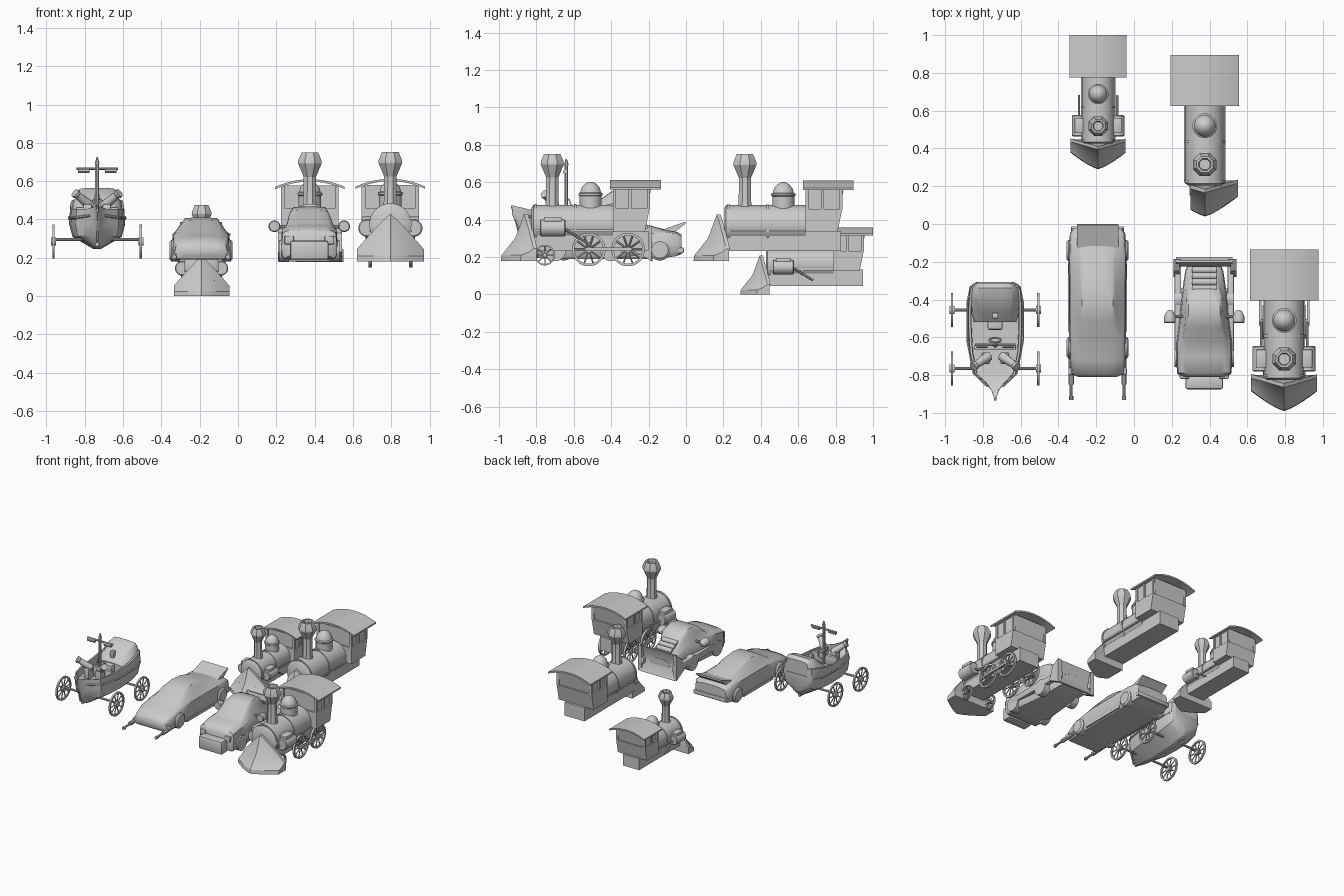
import bpy, bmesh, math
from mathutils import Vector, Matrix

parts = []  # parts of the vehicle being built

def finish(bm, name, angle=35):
    bmesh.ops.remove_doubles(bm, verts=bm.verts, dist=1e-5)
    bmesh.ops.recalc_face_normals(bm, faces=bm.faces)
    me = bpy.data.meshes.new(name)
    bm.to_mesh(me)
    bm.free()
    ob = bpy.data.objects.new(name, me)
    bpy.context.collection.objects.link(ob)
    bpy.ops.object.select_all(action='DESELECT')
    ob.select_set(True)
    bpy.context.view_layer.objects.active = ob
    bpy.ops.object.shade_smooth_by_angle(angle=math.radians(angle))
    parts.append(ob)
    return ob

def loft(name, rings, angle=35, caps=True, loop=False):
    bm = bmesh.new()
    vs = [[bm.verts.new(p) for p in r] for r in rings]
    n = len(vs[0])
    for i in range(len(vs) if loop else len(vs) - 1):
        a, b = vs[i], vs[(i + 1) % len(vs)]
        for j in range(n):
            k = (j + 1) % n
            bm.faces.new((a[j], a[k], b[k], b[j]))
    if caps:
        bm.faces.new(vs[0])
        bm.faces.new(vs[-1])
    return finish(bm, name, angle)

def lathe(name, prof, loc, axis=(0, 0, 1), n=16, tube=False, angle=35):
    """prof: (radius, height) pairs turned about axis"""
    q = Vector(axis).to_track_quat('Z', 'Y')
    rings = [[Vector(loc) + q @ Vector((r * math.cos(t), r * math.sin(t), h))
              for t in [2 * math.pi * (i + .5) / n for i in range(n)]] for r, h in prof]
    return loft(name, rings, angle, not tube, tube)

def rod(name, p, q, r, n=10, r2=None):
    d = Vector(q) - Vector(p)
    return lathe(name, [(r, 0), (r2 or r, d.length)], p, d, n)

def box(name, x, y, z, bevel=0):
    bm = bmesh.new()
    bmesh.ops.create_cube(bm, size=1)
    for v in bm.verts:
        v.co = [(a[0] + a[1]) / 2 + c * (a[1] - a[0]) for a, c in zip((x, y, z), v.co)]
    if bevel:
        bmesh.ops.bevel(bm, geom=bm.edges[:], offset=bevel, segments=2, profile=.5, affect='EDGES')
    return finish(bm, name)

def spoked_wheel(name, x, y, z, r, spokes, w=.016):
    lathe(name + "_rim", [(r, -w / 2), (r, w / 2), (r * .85, w / 2), (r * .85, -w / 2)],
          (x, y, z), (1, 0, 0), 24, True)
    rod(name + "_hub", (x - w, y, z), (x + w, y, z), r * .2)
    for i in range(spokes):
        a = 2 * math.pi * i / spokes
        rod(name + "_spoke", (x, y, z), (x, y + r * .9 * math.cos(a), z + r * .9 * math.sin(a)), r * .05, 5)

def body(name, stations, angle=40):
    """stations: y, half width, bottom z, belt z, roof half width, top z"""
    rings = []
    for y, w, zb, zm, rw, zt in stations:
        half = [(w * .9, zb), (w, zb + .02), (w * 1.01, (zb + zm) / 2), (w * .97, zm - .01), (w * .9, zm),
                (rw, zt - (zt - zm) * .2 - .004), (rw * .85, zt - .003), (rw * .4, zt)]
        rings.append([(a, y, c) for a, c in half] + [(-a, y, c) for a, c in reversed(half)])
    return loft(name, rings, angle)

def place(x, y, z, s=1.0, pivot=(0, 0, 0)):
    m = Matrix.Translation((x, y, z)) @ Matrix.Scale(s, 4) @ Matrix.Translation(-Vector(pivot))
    for ob in parts:
        ob.matrix_world = m @ ob.matrix_world
    parts.clear()

def locomotive(wheels, cylinders, plough_left):
    # plough, a V with concave faces
    rings = []
    for i in range(11):
        x = -plough_left + (plough_left + .175) * i / 10
        t = abs(x) / .175
        yf, yt, zt = -.99 + .105 * t ** 1.3, -.865 + .05 * t, .43 - .185 * t ** 1.1
        rings.append([(x, yf, .18), (x, yf + .004, .21), (x, yf + (yt - yf) * .62, .21 + (zt - .21) * .42),
                      (x, yt, zt), (x, yt + .02, zt), (x, -.80, .235), (x, -.80, .18)])
    loft("plough", rings, 30)
    # boiler and frame
    lathe("boiler", [(.09, -.825), (.105, -.815), (.105, -.39)], (0, 0, .375), (0, 1, 0), 24)
    for y in (-.81, -.60):
        lathe("boiler_band", [(.105, 0), (.11, 0), (.11, .014), (.105, .014)], (0, y, .375), (0, 1, 0), 24, True)
    box("frame", (-.085, .085), (-.82, -.2), (.235, .34))
    box("front_beam", (-.08, .08), (-.88, -.79), (.235, .28))
    # chimney and steam dome
    lathe("chimney", [(.047, .44), (.036, .50), (.035, .625), (.067, .695), (.066, .71), (.047, .752), (.035, .752), (.03, .73)],
          (0, -.715, 0), n=8, angle=20)
    lathe("steam_dome", [(.06, .45), (.06, .525), (.066, .53), (.066, .54), (.057, .545), (.05, .57), (.033, .59), (.012, .602)],
          (0, -.51, 0), n=16)
    # cab with leaning rear wall, corner posts and curved roof
    loft("cab_lower", [[(x, -.39, .335), (x, -.22, .335), (x, -.195, .46), (x, -.39, .46)] for x in (-.15, .15)], 20)
    loft("cab_window_block", [[(x, -.38, .46), (x, -.205, .46), (x, -.185, .58), (x, -.38, .58)] for x in (-.138, .138)], 20)
    for x in (-.14, .14):
        for y in (-.382, -.30, -.2):
            box("cab_post", (x - .01, x + .01), (y - .008, y + .008), (.455, .575))
    arc = [(-.182 + .364 * i / 12, .612 - .04 * ((i - 6) / 6) ** 2) for i in range(13)]
    ring = arc + [(x, z - .012) for x, z in reversed(arc)]
    loft("cab_roof", [[(x, y, z) for x, z in ring] for y in (-.405, -.135)], 30)
    for s in (-1, 1):
        box("running_board", (s * .1 - .01, s * .1 + .01), (-.80, -.39), (.335, .347))
        if cylinders:
            lathe("steam_cylinder", [(.04, -.78), (.046, -.775), (.046, -.65), (.04, -.645)], (s * .122, 0, .355), (0, 1, 0), 16)
            box("valve_chest", (s * .12 - .03, s * .12 + .03), (-.76, -.665), (.38, .415), .005)
            rod("piston_rod", (s * .122, -.65, .35), (s * .122, -.52, .27), .007)
            rod("front_brace", (s * .085, -.86, .28), (s * .085, -.76, .40), .006)
        if wheels:
            for y in (-.52, -.31):
                spoked_wheel("drive_wheel", s * .107, y, .24, .09, 10)
            spoked_wheel("pilot_wheel", s * .105, -.755, .21, .055, 8)
            box("coupling_rod", (s * .127 - .006, s * .127 + .006), (-.54, -.29), (.232, .25))

for at, s, opts in (((.795, -.99, .18), 1, (True, True, .175)),
                    ((-.19, .29, .0), .83, (False, True, .175)),
                    ((.375, .04, .178), 1.0, (False, False, .075))):
    locomotive(*opts)
    place(*at, s, (0, -.99, .18))

# sports car
body("sports_car_body", [
    (-.81, .10, .21, .25, .07, .26), (-.795, .135, .195, .27, .09, .285), (-.72, .147, .19, .30, .10, .315),
    (-.60, .15, .19, .325, .11, .34), (-.51, .15, .19, .335, .10, .395), (-.42, .15, .19, .335, .097, .41),
    (-.32, .15, .19, .335, .095, .403), (-.20, .152, .19, .335, .092, .37), (-.12, .15, .195, .335, .10, .35),
    (-.05, .145, .205, .325, .10, .335), (-.025, .13, .215, .31, .09, .32)])
loft("tail_spoiler", [[(x, -.13, .345), (x, -.005, .388), (x, 0, .38), (x, -.06, .335)] for x in (-.11, .11)], 20)
box("rear_bumper", (-.14, .14), (-.05, -.012), (.22, .25), .006)
box("front_bumper", (-.155, .155), (-.80, -.76), (.205, .235), .008)
for s in (-1, 1):
    for y in (-.655, -.14):
        lathe("car_wheel", [(.03, -.165), (.045, -.165), (.057, -.155), (.057, -.11)], (0, y, .238), (-s, 0, 0), 20)
        lathe("car_wheel_outer", [(.057, .11), (.057, .153), (.045, .158), (.03, .152)], (0, y, .238), (s, 0, 0), 20)
    rod("front_gun", (s * .14, -.78, .215), (s * .14, -.93, .205), .008)
    rod("gun_sleeve", (s * .14, -.70, .217), (s * .14, -.85, .21), .015)
    rod("gun_muzzle", (s * .14, -.912, .206), (s * .14, -.932, .205), .012)
    box("door_sill", (s * .15 - .006, s * .15 + .006), (-.57, -.21), (.195, .215))
place(-.193, 0, 0)

# compact roller car
body("compact_body", [
    (-.81, .12, .21, .31, .09, .325), (-.79, .143, .195, .335, .11, .35), (-.70, .147, .19, .355, .115, .37),
    (-.625, .145, .19, .36, .115, .38), (-.55, .135, .19, .36, .105, .45), (-.46, .125, .19, .36, .098, .467),
    (-.38, .118, .195, .355, .095, .448), (-.33, .112, .20, .34, .08, .385), (-.25, .10, .21, .31, .07, .34),
    (-.21, .085, .22, .29, .05, .30)])
box("front_bumper_block", (-.10, .10), (-.875, -.80), (.19, .29), .012)
for i in range(4):
    rod("engine_rib", (-.065, -.34 + .032 * i, .385 - .018 * i), (.065, -.34 + .032 * i, .385 - .018 * i), .019, 12)
blade = [(-.205, .37), (-.225, .31), (-.225, .25), (-.19, .18)]
ring = blade + [(y + .014, z) for y, z in reversed(blade)]
loft("rear_blade", [[(x, y, z) for y, z in ring] for x in (-.15, .15)], 30)
for s in (-1, 1):
    box("side_arm", (s * .14 - .018, s * .14 + .018), (-.72, -.185), (.235, .285), .008)
    loft("blade_end_plate", [[(x, -.28, .23), (x, -.185, .18), (x, -.185, .37), (x, -.25, .33)]
                            for x in (s * .15 - .012, s * .15 + .02)], 20)
    for y in (-.70, -.40):
        rod("compact_wheel", (s * .105, y, .235), (s * .157, y, .235), .058, 20)
    lathe("side_lamp", [(.026, -.525), (.031, -.52), (.031, -.49), (.02, -.465), (.008, -.455)], (s * .182, 0, .365), (0, 1, 0), 16)
    rod("lamp_bracket", (s * .1, -.49, .36), (s * .2, -.49, .365), .009)
    box("head_lamp", (s * .105 - .025, s * .105 + .025), (-.82, -.79), (.27, .315), .008)
place(.372, 0, 0)

# wheeled ship: hull with sunken deck
rings = []
for y, w, zk, zg, zd in [(-.93, .004, .43, .475, .465), (-.88, .02, .30, .465, .45), (-.84, .055, .26, .455, .42),
                         (-.79, .112, .25, .455, .40), (-.68, .138, .245, .455, .395), (-.55, .146, .245, .46, .395),
                         (-.44, .146, .25, .475, .395), (-.35, .138, .265, .50, .42), (-.32, .122, .29, .505, .44),
                         (-.308, .10, .32, .50, .44)]:
    h = zg - zk
    half = [(w * .12, zk), (w * .88, zk + h * .3), (w, zk + h * .6), (w * .96, zg), (w * .87, zg), (w * .85, zd)]
    rings.append([(a, y, c) for a, c in half] + [(-a, y, c) for a, c in reversed(half)])
loft("hull", rings, 30)
body("stern_castle", [(-.52, .11, .39, .45, .085, .455), (-.47, .125, .39, .47, .09, .50), (-.40, .13, .39, .50, .10, .55),
                      (-.34, .125, .39, .51, .10, .565), (-.312, .105, .39, .50, .085, .545)])
for s in (-1, 1):
    pts = [(-.86, .04, .42), (-.79, .113, .41), (-.62, .146, .405), (-.42, .147, .41), (-.33, .128, .42)]
    for (y1, a, c), (y2, b, d) in zip(pts, pts[1:]):
        rod("hull_rubbing_strip", (s * a, y1, c), (s * b, y2, d), .007, 6)
    for y in (-.765, -.455):
        spoked_wheel("ship_wheel", s * .228, y, .285, .09, 10, .012)
        rod("ship_hub", (s * .215, y, .285), (s * .242, y, .285), .022, 12)
    lathe("cannon", [(.012, -.01), (.026, 0), (.024, .04), (.019, .10), (.024, .105), (.024, .12), (.014, .12)],
          (s * .035, -.70, .47), (s * .65, -.45, .55), 12)
    box("cannon_mount", (s * .05 - .022, s * .05 + .022), (-.74, -.68), (.39, .48), .006)
for y in (-.765, -.455):
    rod("axle", (-.238, y, .295), (.238, y, .295), .008)
# mast, yard, helm and seat
rod("mast", (0, -.64, .38), (0, -.64, .69), .011, 8)
rod("mast_tip", (0, -.64, .69), (0, -.64, .725), .014, 8, .004)
rod("yard", (-.108, -.64, .665), (.108, -.64, .665), .007, 8)
for x in (-.07, .07):
    rod("furled_sail", (x - .03, -.645, .655), (x + .03, -.645, .655), .013, 8)
box("dashboard", (-.11, .11), (-.665, -.64), (.39, .465), .006)
box("seat", (-.04, .04), (-.56, -.50), (.39, .45), .01)
lathe("helm", [(.035, -.004), (.035, .004), (.028, .004), (.028, -.004)], (0, -.615, .48), (0, 1, .4), 16, True)
box("stern_lantern", (-.015, .015), (-.50, -.47), (.48, .53), .004)
rod("bow_stem", (0, -.93, .475), (0, -.88, .29), .007, 6)
rod("keel", (0, -.86, .27), (0, -.34, .262), .012, 6)
place(-.735, 0, 0)
